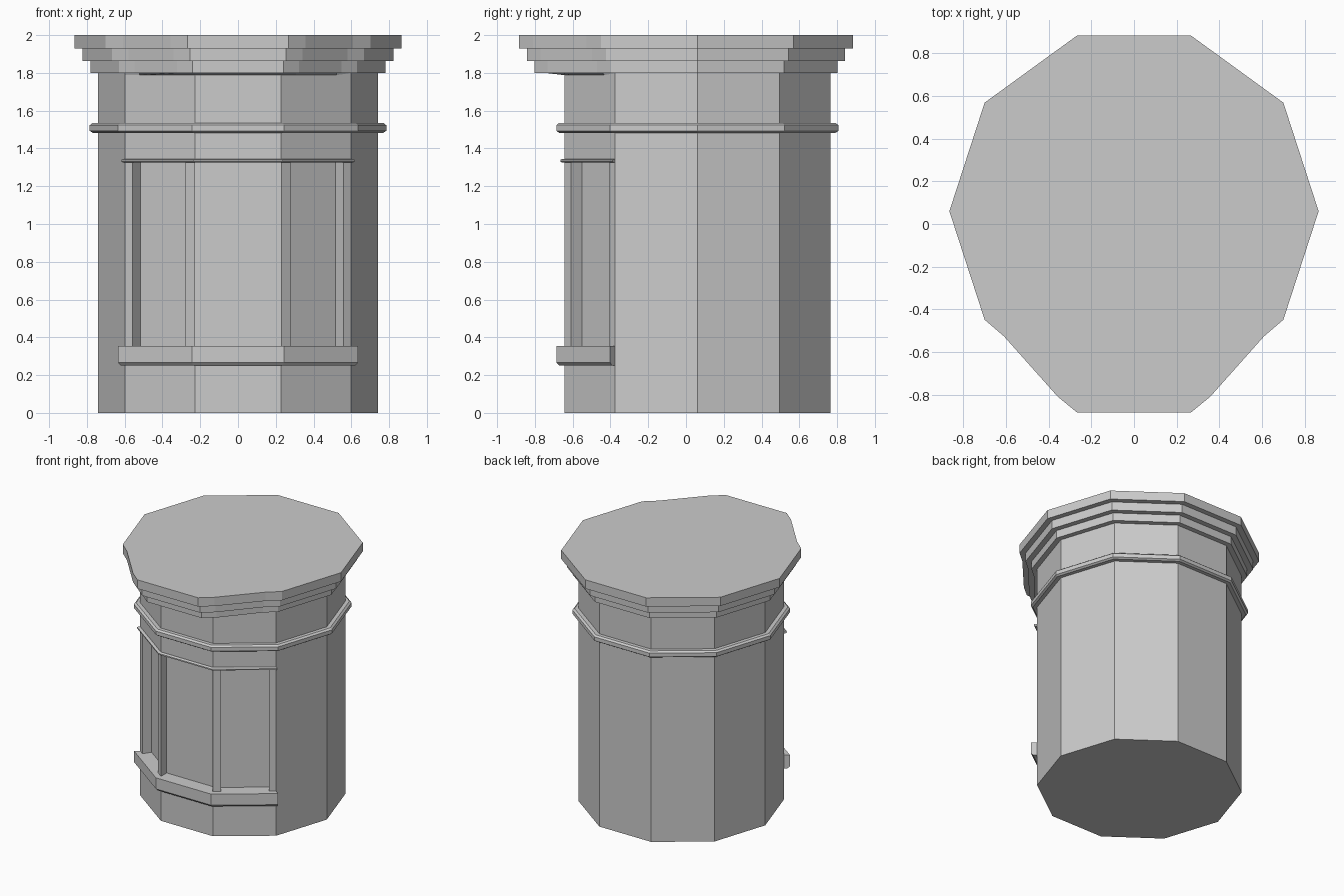
import bpy, bmesh
from math import sin, cos, radians
from mathutils import Vector

if "Cube" in bpy.data.objects:
    bpy.data.objects.remove(bpy.data.objects["Cube"])

CY = 0.06  # y of the ten-sided axis


def vert(r, k, push=0.0):
    a = radians(36 * k)
    return Vector((r * cos(a), CY + r * sin(a) - push))


def decagon(r):
    return [vert(r, k) for k in range(10)]


def cornice_outline(r, push):
    # decagon whose front side is pushed forward, with two extra points per diagonal
    pts = [vert(r, k) for k in range(7)]
    left, right = vert(r, 7), vert(r, 8)

    def between(a, b, t, w):
        return a.lerp(b, t) - Vector((0, push * w))
    down = Vector((0, push))
    pts += [between(pts[6], left, .21, .1), between(pts[6], left, .79, .93), left - down,
            right - down, between(vert(r, 9), right, .79, .93),
            between(vert(r, 9), right, .21, .1), vert(r, 9)]
    return pts


def front_strip(r, inner=0.735):
    # covers only the three front sides
    return [vert(r, k) for k in range(6, 10)] + [vert(inner, k) for k in range(9, 5, -1)]


def loft(name, sections, caps=True):
    bm = bmesh.new()
    rings = [[bm.verts.new((p.x, p.y, z)) for p in pts] for pts, z in sections]
    n = len(rings[0])
    for a, b in zip(rings, rings[1:]):
        for i in range(n):
            j = (i + 1) % n
            bm.faces.new((a[i], a[j], b[j], b[i]))
    if caps:
        bm.faces.new(rings[0][::-1])
        bm.faces.new(rings[-1])
    me = bpy.data.meshes.new(name)
    bm.to_mesh(me)
    bm.free()
    ob = bpy.data.objects.new(name, me)
    bpy.context.collection.objects.link(ob)
    return ob


# Ten-sided body
body = loft("body", [(decagon(.74), 0), (decagon(.74), 1.8)])


# Recessed panels on the three front sides
def recess(name, k, start, end, depth=.07):
    a, b = vert(.74, k), vert(.74, k + 1)
    d = (b - a).normalized()
    out = Vector((d.y, -d.x))
    p, q = a + d * start, b - d * end
    pts = [p + out * .05, q + out * .05, q - out * depth, p - out * depth]
    cutter = loft(name, [(pts, .355), (pts, 1.335)])
    cutter.hide_render = True
    cutter.hide_viewport = True
    mod = body.modifiers.new(name, 'BOOLEAN')
    mod.operation = 'DIFFERENCE'
    mod.solver = 'EXACT'
    mod.object = cutter


recess("left_panel_cutter", 6, .05, .06)
recess("front_panel_cutter", 7, .002, .002)
recess("right_panel_cutter", 8, .06, .05)

# Moulding all the way round
loft("band_moulding", [(decagon(r), z) for r, z in
     [(.74, 1.483), (.77, 1.483), (.785, 1.493), (.785, 1.523), (.77, 1.535), (.74, 1.535)]], caps=False)

# Front sill and thin head moulding
loft("front_sill", [(front_strip(r), z) for r, z in [(.768, .25), (.785, .267), (.785, .355)]])
loft("head_moulding", [(front_strip(r), z) for r, z in
     [(.752, 1.325), (.762, 1.33), (.762, 1.34), (.752, 1.345)]])

# Stepped cornice, pushed forward over the front, with a slightly sloping soffit
steps = [(.74, 0, 1.788), (.74, .1, 1.8), (.78, .12, 1.8), (.78, .12, 1.862), (.823, .12, 1.862),
         (.823, .12, 1.93), (.866, .12, 1.93), (.866, .12, 2.0)]
loft("cornice", [(cornice_outline(r, p), z) for r, p, z in steps])
